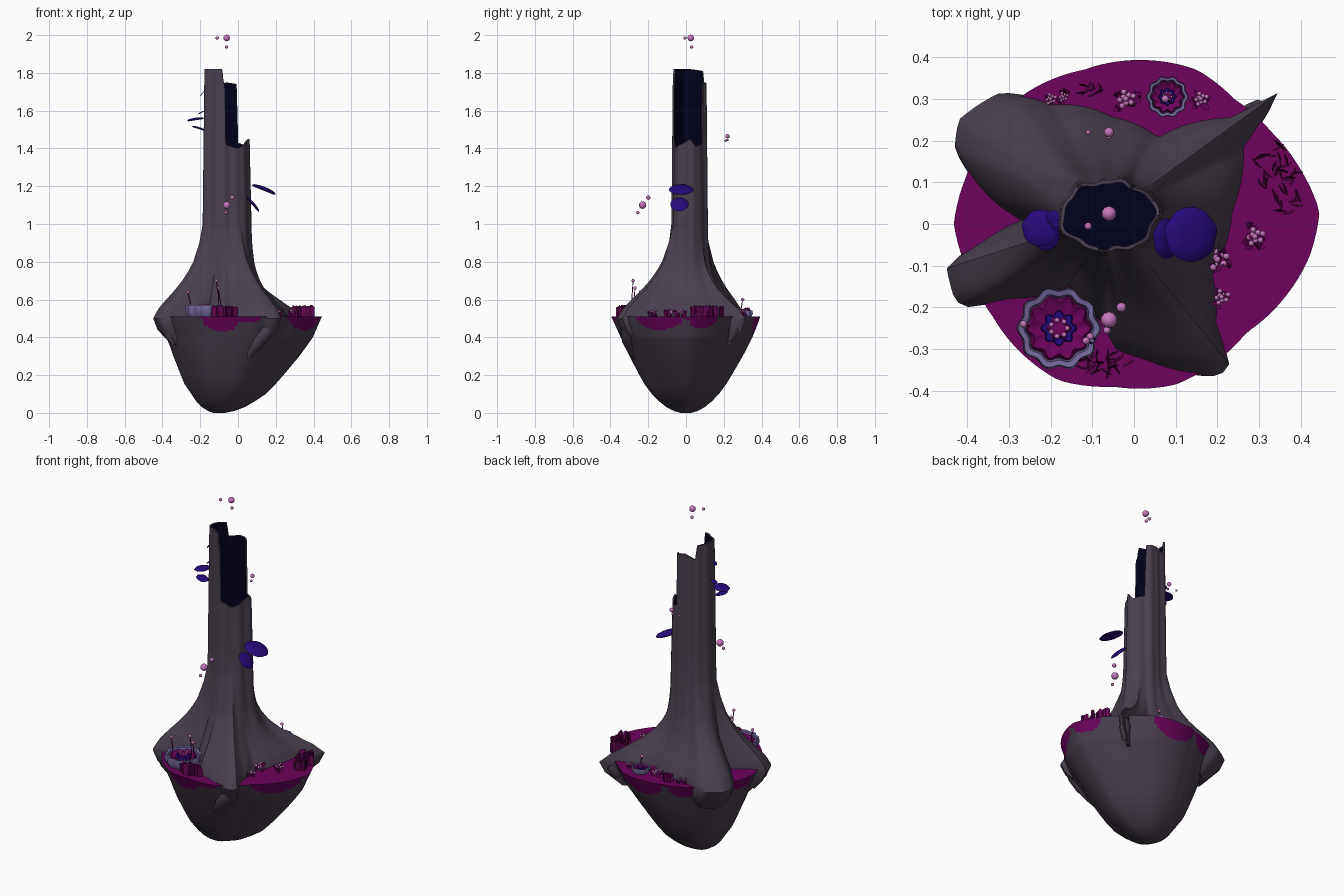
import bpy, bmesh, random
from math import sin, cos, pi, atan2, hypot
from mathutils import Vector, Matrix

random.seed(4)
cube = bpy.data.objects.get("Cube")
if cube:
    bpy.data.objects.remove(cube)


def material(name, *rgb):
    m = bpy.data.materials.new(name)
    m.use_nodes = True
    m.diffuse_color = (*rgb, 1)
    m.node_tree.nodes["Principled BSDF"].inputs["Base Color"].default_value = (*rgb, 1)
    return m


BARK = material("grey purple bark", .068, .051, .077)
MOSS = material("magenta moss", .15, .001, .11)
HOLLOW = material("navy hollow", .0005, .0005, .011)
INDIGO = material("indigo cap", .02, .003, .2)
PINK = material("pink bloom", .56, .18, .5)
LAVENDER = material("lavender petal", .17, .135, .33)
GRASS = material("dark magenta grass", .125, .002, .08)


def finish(name, bm, mats, angle=.7):
    bmesh.ops.recalc_face_normals(bm, faces=bm.faces)
    mesh = bpy.data.meshes.new(name)
    bm.to_mesh(mesh)
    bm.free()
    for m in mats:
        mesh.materials.append(m)
    ob = bpy.data.objects.new(name, mesh)
    bpy.context.collection.objects.link(ob)
    bpy.ops.object.select_all(action='DESELECT')
    ob.select_set(True)
    bpy.context.view_layer.objects.active = ob
    bpy.ops.object.shade_smooth_by_angle(angle=angle)


def loft(name, rings, mats, rule=None, angle=.7):
    """Skin a stack of rings, capped at both ends; rule picks a material."""
    bm = bmesh.new()
    vs = [[bm.verts.new(p) for p in r] for r in rings]
    n = len(vs[0])
    for i, (a, b) in enumerate(zip(vs, vs[1:])):
        for j in range(n):
            k = (j + 1) % n
            f = bm.faces.new((a[j], a[k], b[k], b[j]))
            if rule:
                f.material_index = rule(i, f.calc_center_median())
    for i, r in ((0, vs[0]), (len(vs), vs[-1])):
        f = bm.faces.new(r)
        if rule:
            f.material_index = rule(i, f.calc_center_median())
    finish(name, bm, mats, angle)


def interp(table, x):
    for (x0, *a), (x1, *b) in zip(table, table[1:]):
        if x <= x1:
            t = max(0, (x - x0) / (x1 - x0))
            return [p + (q - p) * t for p, q in zip(a, b)]
    return table[-1][1:]


def polar(points, cx=0, cy=0):
    """Turn an outline into a radius-by-angle table that wraps round."""
    t = sorted((atan2(y - cy, x - cx), hypot(x - cx, y - cy)) for x, y in points)
    return ([(a - 2 * pi, r) for a, r in t[-2:]] + t
            + [(a + 2 * pi, r) for a, r in t[:2]])


SEG = 120
ANGLES = [-pi + 2 * pi * i / SEG for i in range(SEG)]

# floating island
coast = polar([(.445, .03), (.4, .13), (.33, .22), (.24, .3), (.15, .37), (.03, .393),
               (-.12, .37), (-.25, .32), (-.34, .24), (-.4, .12), (-.432, 0), (-.39, -.13),
               (-.34, -.22), (-.27, -.31), (-.18, -.375), (-.05, -.39), (.1, -.385),
               (.19, -.335), (.27, -.26), (.37, -.165), (.42, -.08)])
# height, width factor, centre offset
section = [(0, .07, -.1), (.01, .16, -.09), (.03, .255, -.08), (.06, .35, -.07),
           (.1, .45, -.055), (.15, .545, -.05), (.2, .62, -.04), (.3, .76, -.02),
           (.4, .885, 0), (.47, .96, 0), (.51, 1, 0)]
levels = [0, .01, .03, .06, .1, .15, .2, .25, .3, .35, .39] + [.4 + .01 * i for i in range(12)]
rings = []
for z in levels:
    s, cx = interp(section, z)
    ring = []
    for a in ANGLES:
        lump = 1 + .02 * sin(3 * a + 6 * z) * min(1, (.51 - z) * 6)
        r = interp(coast, a)[0] * s * lump
        ring.append((cx + r * cos(a), r * sin(a), z))
    rings.append(ring)

# moss patches spilling over the rim: angle, half width, depth
drips = [(-1.8, .27, .075), (-1.4, .15, .03), (-.4, .38, .065), (.22, .2, .06),
         (1.5, .36, .09), (2.15, .25, .07), (3.05, .3, .07)]


def moss_rule(i, c):
    a = atan2(c.y, c.x)
    depth = max(d * max(0, 1 - ((a - m) / w) ** 2) ** .5 for m, w, d in drips)
    return int(c.z > .507 - depth)


loft("floating_island", rings, [BARK, MOSS], moss_rule)

# hollow trunk with four spreading roots
CX, CY = -.06, .02
foot = polar([(.19, -.12), (.24, .03), (.26, .09), (.27, .19), (.345, .315), (.32, .32),
              (.24, .26), (.06, .21), (-.05, .26), (-.2, .29), (-.32, .315), (-.42, .25),
              (-.43, .18), (-.38, .1), (-.27, .01), (-.36, -.04), (-.45, -.1), (-.43, -.18),
              (-.41, -.2), (-.3, -.18), (-.16, -.15), (-.07, -.24), (-.05, -.3), (.03, -.33),
              (.2, -.365), (.23, -.345), (.2, -.24)], CX, CY)
flare = [(.5, 1), (.55, .9), (.6, .74), (.65, .57), (.7, .42), (.75, .3), (.8, .2),
         (.9, .08), (1, 0)]
# broken rim: angle, height
rim = [(-pi, 1.82), (-1.85, 1.82), (-1.8, 1.76), (-1.68, 1.74), (-1.62, 1.42), (-.9, 1.4),
       (-.3, 1.43), (0, 1.45), (.3, 1.41), (.85, 1.43), (.92, 1.74), (1.6, 1.75),
       (2.3, 1.73), (2.4, 1.81), (pi, 1.82)]


def bark_radius(a):
    oval = .12 * .088 / hypot(.088 * cos(a), .12 * sin(a))
    return oval * (1 + .04 * sin(6 * a) + .025 * sin(11 * a + 1))


def trunk_ring(height, radius):
    return [(CX + radius(a) * cos(a), CY + radius(a) * sin(a), height(a)) for a in ANGLES]


def root_radius(z):
    def radius(a):
        f = interp(flare, z)[0] ** (1 + .7 * max(0, cos(a - .7)))
        r0 = bark_radius(a) * 1.06
        return r0 + (interp(foot, a)[0] - r0) * f
    return radius


rings = [trunk_ring(lambda a: .36, lambda a: interp(foot, a)[0] * .75),
         trunk_ring(lambda a: .44, lambda a: interp(foot, a)[0] * .94)]
for k in range(21):
    z = .5 + .025 * k
    rings.append(trunk_ring(lambda a: z, root_radius(z)))
for t in (.25, .5, .75, 1):
    rings.append(trunk_ring(lambda a: 1 + (interp(rim, a)[0] - 1) * t,
                            lambda a: bark_radius(a) * (1.06 - .08 * t)))
outer = len(rings)
for t in (1, .5, 0):
    rings.append(trunk_ring(lambda a: 1 + (interp(rim, a)[0] - 1) * t,
                            lambda a: bark_radius(a) * .98 - .009))
loft("hollow_trunk", rings, [BARK, HOLLOW], lambda i, c: int(i >= outer))


def tube(name, path, mat, sides=10):
    """Tapering tube through (x, y, z, radius) points."""
    rings = []
    for i, (*p, r) in enumerate(path):
        a, b = path[max(0, i - 1)], path[min(len(path) - 1, i + 1)]
        q = (Vector(b[:3]) - Vector(a[:3])).to_track_quat('Z', 'Y')
        rings.append([Vector(p) + q @ Vector((r * cos(2 * pi * j / sides),
                                              r * sin(2 * pi * j / sides), 0))
                      for j in range(sides)])
    loft(name, rings, [mat], angle=1.2)


# root ends hanging over the rim
tube("front_root_tip", [(.19, -.31, .49, .03), (.15, -.305, .44, .045), (.11, -.3, .39, .042),
                        (.07, -.28, .33, .03), (.04, -.26, .27, .01)], BARK)
tube("back_root_tip", [(.3, .28, .48, .02), (.28, .26, .44, .03), (.26, .23, .38, .01)], BARK)
tube("right_root_tip", [(-.4, -.16, .47, .02), (-.37, -.15, .42, .025), (-.34, -.14, .36, .01)], BARK)


def ball(name, x, y, z, r):
    bm = bmesh.new()
    bmesh.ops.create_icosphere(bm, subdivisions=2, radius=r,
                               matrix=Matrix.Translation((x, y, z)))
    finish(name, bm, [PINK], 1)


# drifting spores
for x, y, z, r in ((-.06, .025, 1.985, .018), (-.11, -.005, 1.985, .009), (-.06, .03, 1.937, .009),
                   (-.06, .22, 1.465, .012), (-.11, .22, 1.445, .006), (-.06, .21, 1.44, .007),
                   (-.06, -.23, 1.1, .02), (-.03, -.2, 1.14, .012), (-.065, -.255, 1.06, .009)):
    ball("spore", x, y, z, r)


# shelf fungus caps
def cap(x, y, z, r, tilt):
    turn = Matrix.Translation((x, y, z)) @ Matrix.Rotation(tilt, 4, 'Y')
    rings = [[turn @ Vector((r * s * cos(a) * (1 + .04 * sin(7 * a)), r * s * sin(a), r * h))
              for a in ANGLES[::4]]
             for s, h in ((.25, -.1), (.9, -.13), (1, -.05), (.85, .08), (.45, .16), (.1, .18))]
    loft("shelf_fungus", rings, [INDIGO])


for spec in ((.138, -.025, 1.185, .066, .38), (.08, -.035, 1.105, .048, .85),
             (-.225, -.01, 1.555, .044, -.15), (-.21, -.03, 1.508, .034, .3),
             (-.195, .015, 1.59, .018, -.5), (-.19, 0, 1.69, .014, -.9)):
    cap(*spec)


# ring flowers with scalloped cups
def ring_flower(x, y, z, r, h):
    def ring(s, dz, wave=.05, lobes=10):
        return [(x + r * s * (1 + wave * cos(lobes * a)) * cos(a),
                 y + r * s * (1 + wave * cos(lobes * a)) * sin(a), z + dz) for a in ANGLES]
    loft("flower_cup", [ring(.8, 0), ring(.97, h * .5), ring(.93, h), ring(.8, h * .95),
                        ring(.74, h * .4)], [LAVENDER])
    loft("flower_petals", [ring(.76, h * .5, .06), ring(.68, h * .85, .1), ring(.3, h * .6, .1)],
         [MOSS])
    loft("flower_inner_petals", [ring(.4, h * .6, .12, 8), ring(.36, h * .9, .12, 8)], [INDIGO])
    loft("flower_heart", [ring(.29, h * .8, .15, 6), ring(.2, h * 1.1, .15, 6)], [MOSS])
    for i in range(7):
        a = 2 * pi * i / 7
        ball("pollen", x + .2 * r * cos(a), y + .2 * r * sin(a), z + h * 1.1, r * .06)


ring_flower(-.18, -.25, .508, .1, .062)
ring_flower(.08, .305, .508, .05, .035)


# upright blades of grass, and small blossoms
def tuft(name, x, y, rx, ry, count, height, lean, mat):
    bm = bmesh.new()
    for _ in range(count):
        a, d = random.uniform(0, 2 * pi), random.random() ** .5
        base = Vector((x + rx * d * cos(a), y + ry * d * sin(a), .505))
        b = random.uniform(0, 2 * pi)
        out = Vector((cos(b), sin(b), 0)) * height * lean
        side = Vector((-sin(b), cos(b), 0)) * height * .24
        mid = base + out * .4 + Vector((0, 0, height * .85))
        tip = base + out + Vector((0, 0, height * random.uniform(.95, 1.1)))
        v = [bm.verts.new(p) for p in (base - side, base + side, mid + side, mid - side, tip)]
        bm.faces.new(v[:4])
        bm.faces.new((v[3], v[2], v[4]))
    finish(name, bm, [mat])


for spec in ((.345, .1, .06, .09, 36, .062, .1), (-.11, .33, .035, .025, 12, .05, .1),
             (-.07, -.335, .06, .03, 24, .062, .1)):
    tuft("grass_tuft", *spec, GRASS)

for x, y, s in ((.29, -.03, .026), (.2, -.085, .03), (.21, -.175, .022), (-.02, .3, .026),
                (.16, .3, .02), (-.2, .3, .016), (-.17, .305, .014), (-.11, -.27, .014)):
    tuft("blossom_leaves", x, y, s, s, 8, s * 1.4, .5, MOSS)
    for i in range(9):
        a = 2.4 * i
        d = s * .27 * i ** .5
        ball("blossom", x + d * cos(a), y + d * sin(a), .535 + s * .3 * cos(i), s * .27)

# thin sprouting stalks
for x, y, z in ((-.11, -.28, .7), (-.26, -.24, .64), (-.1, -.27, .66), (.08, .3, .6)):
    tube("stalk", [(x, y, .52, .004), (x + .008, y - .006, (z + .52) / 2, .003),
                   (x - .005, y, z, .002)], GRASS, 5)
    ball("stalk_bud", x - .005, y, z, .009)
